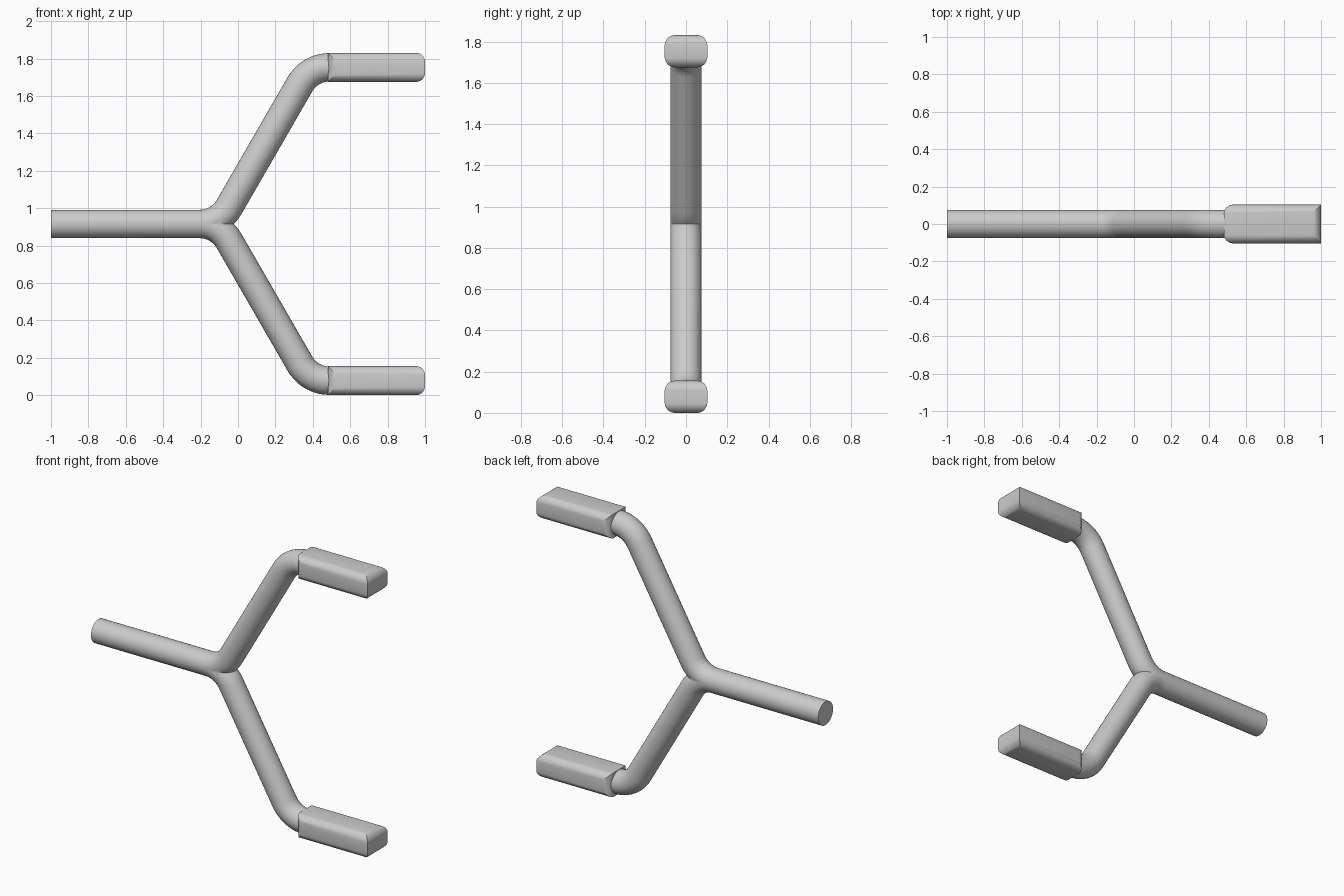
import bpy, bmesh
from math import sin, cos, tan, pi, radians
from mathutils import Vector

if "Cube" in bpy.data.objects:
    bpy.data.objects.remove(bpy.data.objects["Cube"])

MID = 0.9155      # height of the shaft axis
RISE = 0.8375     # arm end above the shaft axis
TUBE = 0.076      # tube radius
BEND = 0.18       # centreline radius of the bends
SLOPE = radians(60)

grey = bpy.data.materials.new("light_grey")
grey.use_nodes = True
grey.diffuse_color = (0.6, 0.6, 0.6, 1)
grey.node_tree.nodes["Principled BSDF"].inputs["Base Color"].default_value = (0.6, 0.6, 0.6, 1)


def make_object(name, bm, z, mirrored=False):
    bmesh.ops.recalc_face_normals(bm, faces=bm.faces)
    mesh = bpy.data.meshes.new(name)
    bm.to_mesh(mesh)
    bm.free()
    mesh.materials.append(grey)
    ob = bpy.data.objects.new(name, mesh)
    ob.location.z = z
    bpy.context.collection.objects.link(ob)
    bpy.ops.object.select_all(action='DESELECT')
    ob.select_set(True)
    bpy.context.view_layer.objects.active = ob
    if mirrored:
        mod = ob.modifiers.new("Mirror", 'MIRROR')
        mod.use_axis = (False, False, True)
        mod.merge_threshold = 0.0005
        bpy.ops.object.modifier_apply(modifier=mod.name)
    bpy.ops.object.shade_smooth_by_angle(angle=radians(30))
    return ob


# Forked tube: a straight shaft, a bend up, a slanted arm and a bend back to level
def tube_path():
    reach = BEND * tan(SLOPE / 2)
    x1 = -0.10
    x2 = x1 + RISE / tan(SLOPE)
    steps = [SLOPE * i / 10 for i in range(11)]
    path = [(-1, 0, 0)]
    path += [(x1 - reach + BEND * sin(a), BEND * (1 - cos(a)), a) for a in steps]
    path += [(x2 + reach - BEND * sin(a), RISE - BEND * (1 - cos(a)), a) for a in reversed(steps)]
    return path + [(0.53, RISE, 0)]


bm = bmesh.new()
SIDES = 32
rings = []
for x, z, a in tube_path():
    ring = []
    for i in range(SIDES):
        t = 2 * pi * i / SIDES
        up = TUBE * sin(t)
        ring.append(bm.verts.new((x - up * sin(a), TUBE * cos(t), z + up * cos(a))))
    rings.append(ring)
for r, s in zip(rings, rings[1:]):
    for i in range(SIDES):
        j = (i + 1) % SIDES
        bm.faces.new((r[i], r[j], s[j], s[i]))
bm.faces.new(rings[0])
bm.faces.new(rings[-1])
# Keep the upper half, then mirror it so both arms meet in a clean seam
bmesh.ops.bisect_plane(bm, geom=bm.verts[:] + bm.edges[:] + bm.faces[:], dist=1e-5,
                       plane_co=(0, 0, 0), plane_no=(0, 0, 1), clear_inner=True)
make_object("forked_tube", bm, MID, mirrored=True)


# Padded grips: boxes whose edges are rounded by slicing along tangent planes
X0, X1, HALF_Y, HALF_Z, ROUND = 0.48, 1.0, 0.103, 0.078, 0.05


def round_edge(bm, corner, u, v, steps=8):
    """Round the box edge through corner, lying between outward directions u and v."""
    u, v = Vector(u), Vector(v)
    centre = Vector(corner) - (u + v) * ROUND
    for i in range(1, steps):
        a = pi / 2 * i / steps
        n = u * cos(a) + v * sin(a)
        cut = bmesh.ops.bisect_plane(bm, geom=bm.verts[:] + bm.edges[:] + bm.faces[:], dist=1e-6,
                                     plane_co=centre + n * ROUND, plane_no=n, clear_outer=True)
        rim = [e for e in bm.edges if e.is_boundary]
        if rim:
            bmesh.ops.holes_fill(bm, edges=rim, sides=0)


for name, z in (("upper_grip", MID + RISE), ("lower_grip", MID - RISE)):
    bm = bmesh.new()
    bmesh.ops.create_cube(bm, size=2)
    for vert in bm.verts:
        vert.co = (X1 if vert.co.x > 0 else X0, vert.co.y * HALF_Y, vert.co.z * HALF_Z)
    for s in (-1, 1):
        # long edges, top and bottom of the free end, sides of the tube end
        for t in (-1, 1):
            round_edge(bm, (0, s * HALF_Y, t * HALF_Z), (0, s, 0), (0, 0, t))
        round_edge(bm, (X1, 0, s * HALF_Z), (1, 0, 0), (0, 0, s))
        round_edge(bm, (X0, s * HALF_Y, 0), (-1, 0, 0), (0, s, 0))
    make_object(name, bm, z)
